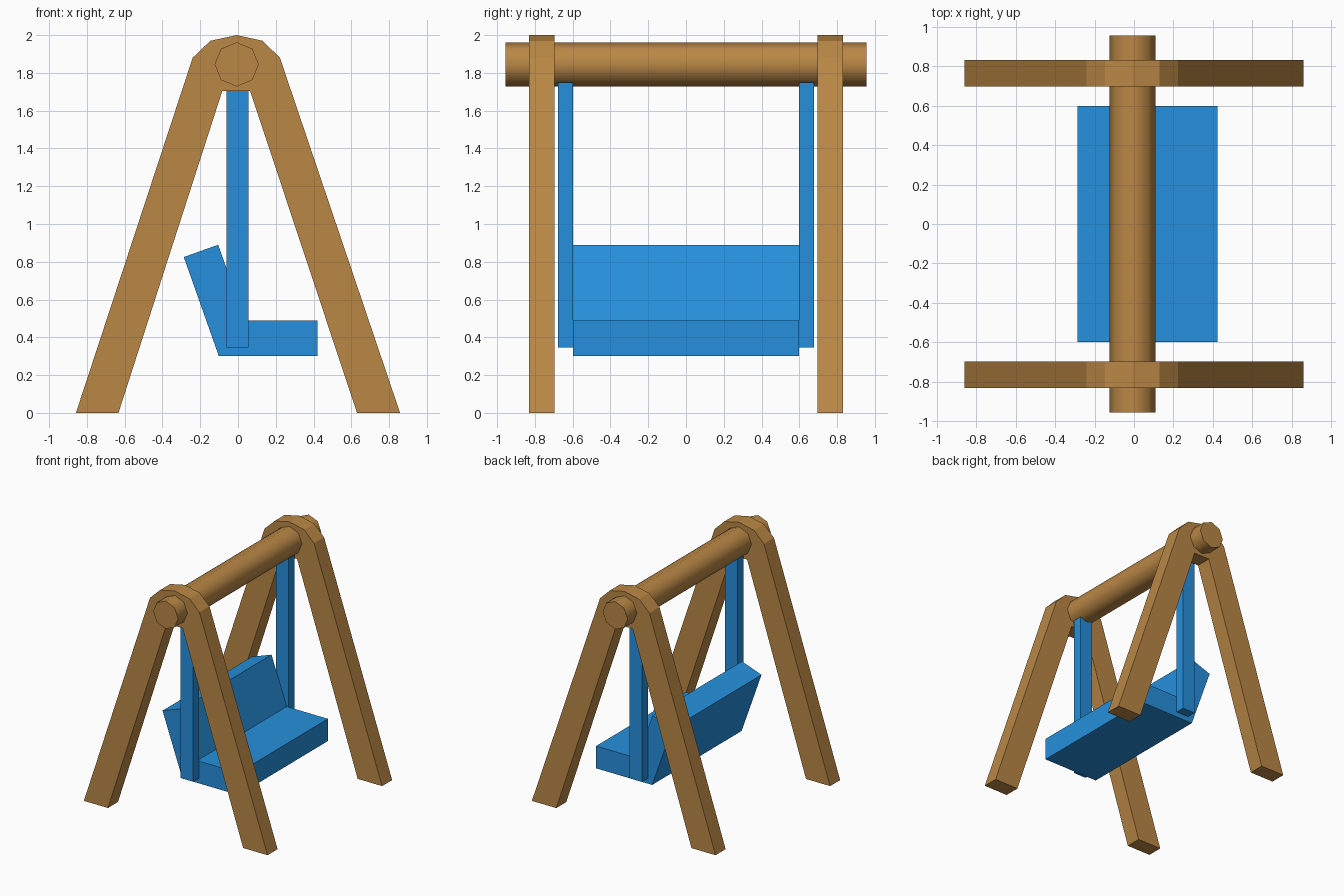
import bpy, bmesh, math

if "Cube" in bpy.data.objects:
    bpy.data.objects.remove(bpy.data.objects["Cube"])


def material(name, color):
    m = bpy.data.materials.new(name)
    m.diffuse_color = (*color, 1)
    m.use_nodes = True
    m.node_tree.nodes["Principled BSDF"].inputs["Base Color"].default_value = m.diffuse_color
    return m


wood = material("warm wood", (0.49, 0.242, 0.06))
blue = material("bright blue", (0.019, 0.279, 0.716))


def extrude_profile(name, profile, y0, y1, mat):
    """Extrude an x/z outline from y0 to y1."""
    bm = bmesh.new()
    face = bm.faces.new([bm.verts.new((x, y0, z)) for x, z in profile])
    ext = bmesh.ops.extrude_face_region(bm, geom=[face])
    moved = [v for v in ext["geom"] if isinstance(v, bmesh.types.BMVert)]
    bmesh.ops.translate(bm, verts=moved, vec=(0, y1 - y0, 0))
    bmesh.ops.recalc_face_normals(bm, faces=bm.faces)
    mesh = bpy.data.meshes.new(name)
    bm.to_mesh(mesh)
    bm.free()
    mesh.materials.append(mat)
    obj = bpy.data.objects.new(name, mesh)
    bpy.context.collection.objects.link(obj)
    return obj


CX = -0.007  # axis of the crossbar

# A-shaped end frames with a rounded head, and the flat hangers inside them
frame = [(-0.858, 0), (-0.633, 0), (-0.083, 1.705), (0.064, 1.705),
         (0.63, 0), (0.858, 0), (0.222, 1.88), (0.13, 1.97),
         (CX, 2.0), (-0.146, 1.97), (-0.24, 1.88)]
hanger = [(-0.062, 0.347), (0.056, 0.347), (0.056, 1.75), (-0.062, 1.75)]
for label, s in (("front", -1), ("back", 1)):
    extrude_profile(label + "_frame", frame, s * 0.697, s * 0.831, wood)
    extrude_profile(label + "_hanger", hanger, s * 0.597, s * 0.677, blue)

# Bench seat with a leaning backrest
bench = [(-0.102, 0.302), (0.422, 0.302), (0.422, 0.49), (0.037, 0.49),
         (-0.105, 0.89), (-0.287, 0.825)]
extrude_profile("bench_seat", bench, -0.597, 0.597, blue)

# Eight-sided crossbar, smooth around its side
bpy.ops.mesh.primitive_cylinder_add(vertices=8, radius=0.117, depth=1.91,
                                    location=(CX, 0, 1.845),
                                    rotation=(math.pi / 2, 0, 0))
bar = bpy.context.object
bar.name = "crossbar"
bar.data.materials.append(wood)
bpy.ops.object.shade_smooth_by_angle(angle=math.radians(60))
